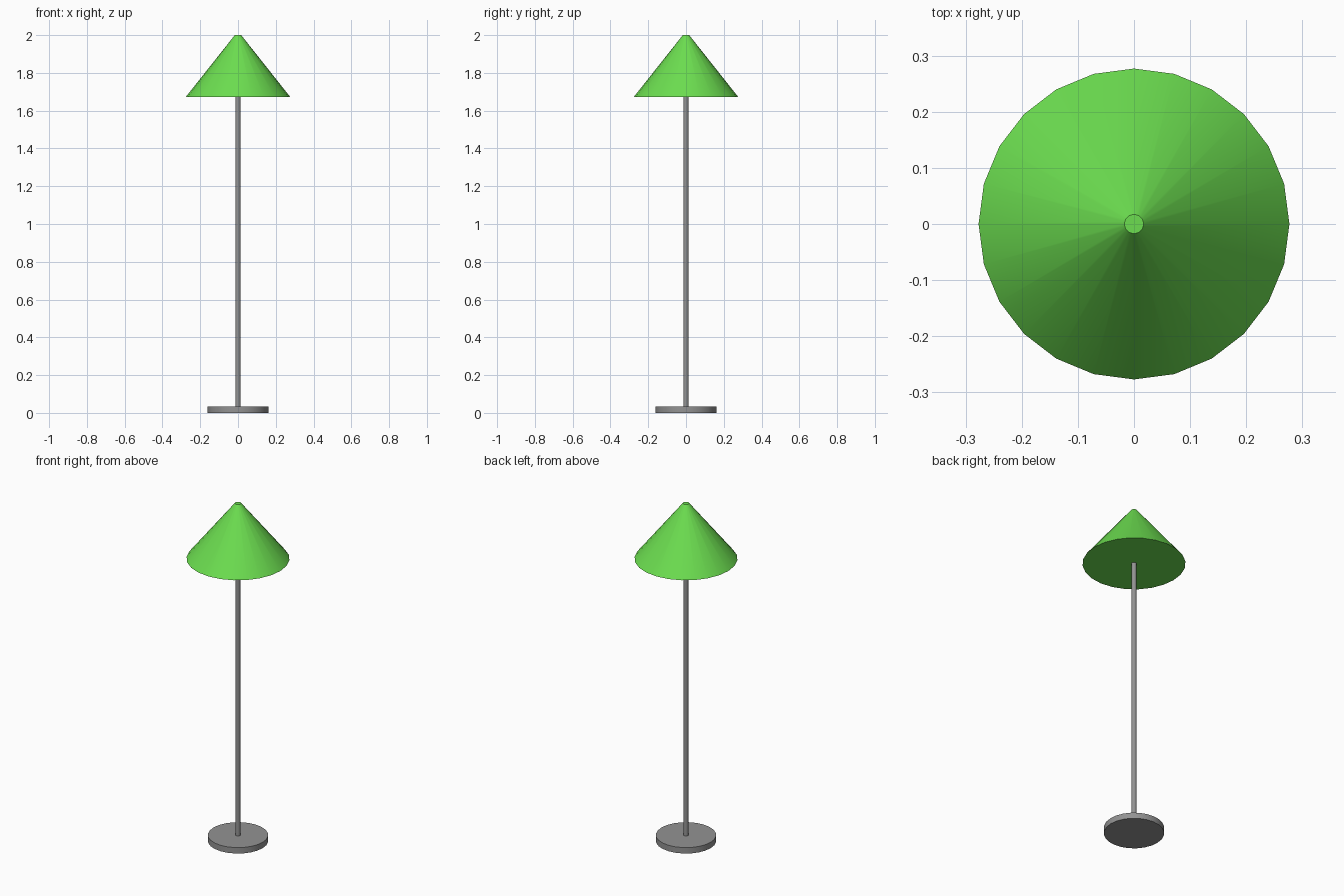
import bpy
import math

old = bpy.data.objects.get("Cube")
if old:
    bpy.data.objects.remove(old, do_unlink=True)


def make_material(name, colour):
    mat = bpy.data.materials.new(name)
    mat.use_nodes = True
    mat.diffuse_color = colour
    mat.node_tree.nodes["Principled BSDF"].inputs["Base Color"].default_value = colour
    return mat


def make_round(name, mat, bottom_radius, top_radius, bottom, top, sides=24):
    """Closed, smooth-sided cylinder or cone between two heights."""
    bpy.ops.mesh.primitive_cone_add(
        vertices=sides, radius1=bottom_radius, radius2=top_radius,
        depth=top - bottom, location=(0, 0, (bottom + top) / 2))
    obj = bpy.context.object
    obj.name = name
    obj.data.name = name
    obj.data.materials.append(mat)
    bpy.ops.object.shade_smooth_by_angle(angle=math.radians(35))
    return obj


green = make_material("leaf green", (0.15, 0.73, 0.08, 1))
grey = make_material("metal grey", (0.29, 0.29, 0.29, 1))

# Floor disc, slim pole and conical shade with a closed underside
make_round("base", grey, 0.162, 0.162, 0, 0.035)
make_round("pole", grey, 0.0135, 0.0135, 0.03, 1.69)
make_round("shade", green, 0.277, 0.017, 1.672, 2)
